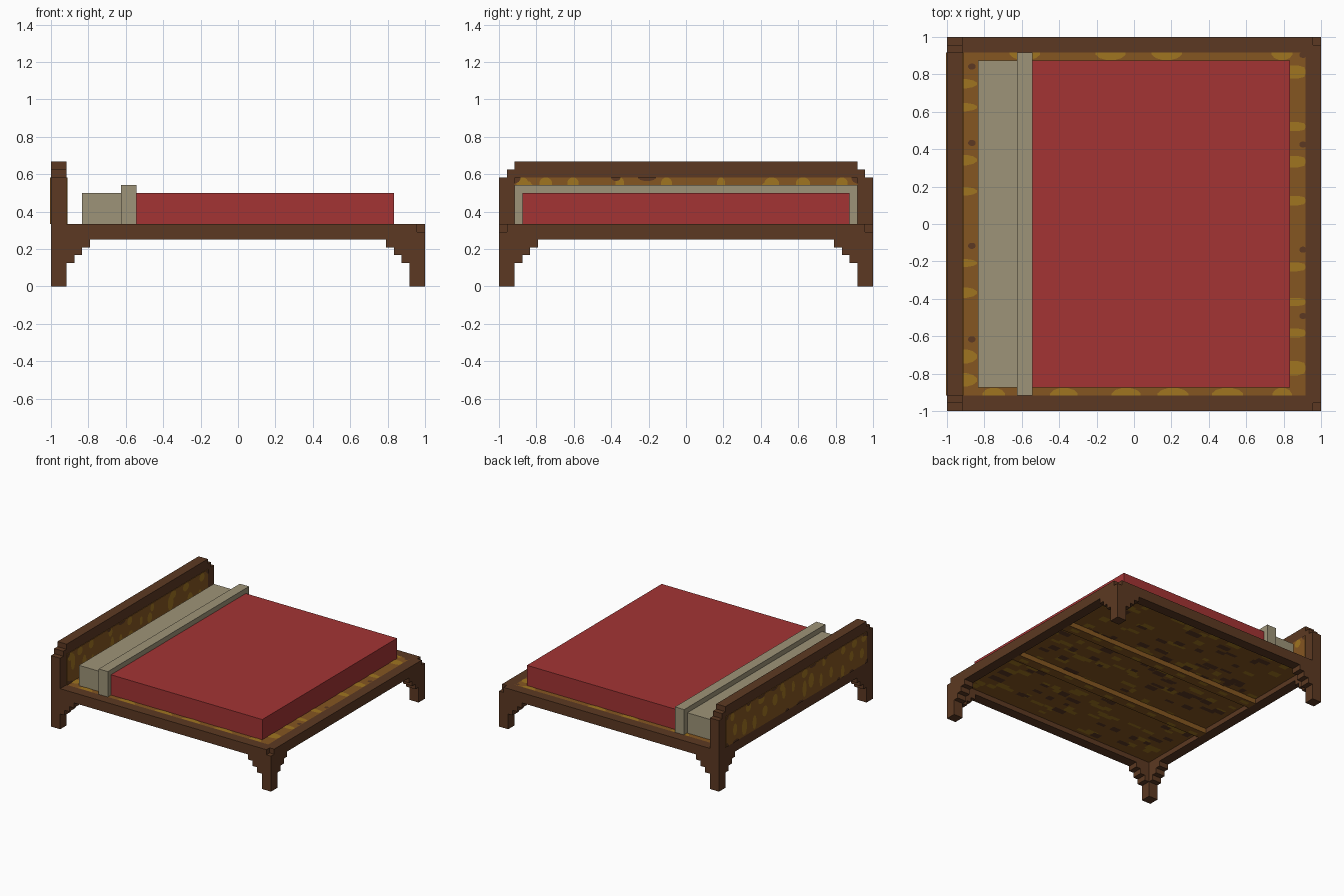
import bpy, bmesh, math, random
from mathutils import Vector

random.seed(4)
U = 2 / 48  # one block of the model's grid

cube = bpy.data.objects.get("Cube")
if cube:
    bpy.data.objects.remove(cube, do_unlink=True)


def material(name, rgb):
    lin = [((c / 255 + 0.055) / 1.055) ** 2.4 for c in rgb] + [1]
    m = bpy.data.materials.new(name)
    m.use_nodes = True
    m.diffuse_color = lin
    node = m.node_tree.nodes["Principled BSDF"]
    node.inputs["Base Color"].default_value = lin
    node.inputs["Roughness"].default_value = 0.9
    return m


DARK = material("dark wood", (92, 57, 34))
WOOD = material("plank wood", (133, 86, 33))
GOLD = material("golden grain", (160, 117, 32))
RED = material("red blanket", (163, 52, 52))
LINEN = material("linen", (158, 148, 120))


def finish(name, bm, mat):
    mesh = bpy.data.meshes.new(name)
    bm.to_mesh(mesh)
    bm.free()
    mesh.materials.append(mat)
    ob = bpy.data.objects.new(name, mesh)
    bpy.context.collection.objects.link(ob)
    return ob


def box(name, x, y, z, mat):
    """Box from (low, high) ranges in grid blocks, measured from the centre."""
    bm = bmesh.new()
    bmesh.ops.create_cube(bm, size=1)
    for v in bm.verts:
        v.co = [U * (lo + (c + 0.5) * (hi - lo)) for c, (lo, hi) in zip(v.co, (x, y, z))]
    return finish(name, bm, mat)


def rail(name, profile, place, depth, mat):
    """Extrude a (u, z) profile; place maps (u, z) to a point in blocks."""
    bm = bmesh.new()
    face = bm.faces.new([bm.verts.new(place(u, z) * U) for u, z in profile])
    ext = bmesh.ops.extrude_face_region(bm, geom=[face])["geom"]
    moved = [g for g in ext if isinstance(g, bmesh.types.BMVert)]
    bmesh.ops.translate(bm, verts=moved, vec=Vector(depth) * U)
    bmesh.ops.recalc_face_normals(bm, faces=bm.faces)
    return finish(name, bm, mat)


# Stepped leg brackets shared by all four sides, then the different tops
bracket = [(-24, 0), (-22, 0), (-22, 3), (-21, 3), (-21, 4), (-20, 4), (-20, 5), (-19, 5), (-19, 6)]


def mirrored(points):
    return [(-u, z) for u, z in reversed(points)]


arch = bracket + mirrored(bracket)
head_top = [(24, 14), (23, 14), (23, 15), (22, 15), (22, 16)]
foot_top = [(24, 7), (23, 7), (23, 8)]
side_top = foot_top + [(-24, 8)]

rail("headboard", arch + head_top + mirrored(head_top),
     lambda u, z: Vector((-24, u, z)), (2, 0, 0), DARK)
rail("footboard", arch + foot_top + mirrored(foot_top),
     lambda u, z: Vector((22, u, z)), (2, 0, 0), DARK)
rail("right_side_rail", arch + side_top, lambda u, z: Vector((u, -24, z)), (0, 2, 0), DARK)
rail("left_side_rail", arch + side_top, lambda u, z: Vector((u, 22, z)), (0, 2, 0), DARK)

# Plank base with two support beams below
box("plank_base", (-22, 22), (-22, 22), (7, 8), WOOD)
for name, y in (("right_beam", -8), ("left_beam", 6)):
    box(name, (-22, 22), (y, y + 2), (6, 7), WOOD)

# Bedding
box("blanket", (-13, 20), (-21, 21), (8, 12), RED)
box("folded_sheet", (-15, -13), (-22, 22), (8, 13), LINEN)
box("pillow", (-20, -15), (-21, 21), (8, 12), LINEN)


# Painted grain: flat patches clamped to the surface they lie on
def patches(name, spots, place, outward, limits, mat, sides=12):
    (ulo, uhi), (vlo, vhi) = limits
    bm = bmesh.new()
    for u, v, ru, rv in spots:
        ring = []
        for i in range(sides):
            a = math.tau * (i + 0.5) / sides
            k = 1 if sides > 4 else math.sqrt(2)
            pu = min(max(u + k * ru * math.cos(a), ulo), uhi)
            pv = min(max(v + k * rv * math.sin(a), vlo), vhi)
            p = place(pu, pv)
            if not ring or (p - ring[-1]).length > 1e-4:
                ring.append(p)
        if len(ring) < 3:
            continue
        face = bm.faces.new([bm.verts.new(p * U) for p in ring])
        face.normal_update()
        if face.normal.dot(Vector(outward)) < 0:
            face.normal_flip()
    finish(name, bm, mat)


# Top of the base: grain along the visible border
def top(height):
    return lambda u, v: Vector((u, v, height))


span = ((-22, 22), (-22, 22))
gold, knots = [], []
for x, ys in ((-22, (18, 15, 8.2, 4.2, -5, -8.8, -17, -20)),
              (20.5, (19.5, 12.5, 8, 3, -5.5, -10, -14, -18.5))):
    gold += [(x, y, 1.9, random.uniform(0.5, 1)) for y in ys]
    knots += [(x + 1.2, y + 2.2, 0.5, 0.4) for y in ys[::2]]
for y, xs in ((22, (-14, -3, 4.2, 19)), (-22, (-18, -9, -1, 5, 12, 19))):
    gold += [(x, y, random.uniform(1.2, 2.2), 1) for x in xs]
patches("base_grain", gold, top(8.05), (0, 0, 1), span, GOLD)
patches("base_knots", knots, top(8.07), (0, 0, 1), span, DARK)

# Headboard panels, inside and outside, with upright grain
panel_span = ((-22, 22), (8, 14))
for side, x, out in (("inner", -22, 1), ("outer", -24, -1)):
    box(side + "_headboard_panel", sorted((x, x + out * 0.1)), (-22, 22), (8, 14), WOOD)

    def wall(lift, x=x, out=out):
        return lambda u, v: Vector((x + out * lift, u, v))

    gold = [(y, 13.2, random.uniform(0.5, 1), 0.8)
            for y in (-21, -18, -14.5, -8.5, -2.5, 4.5, 11, 15, 20)]
    gold += [(y + random.uniform(-0.5, 0.5), random.uniform(9, 12.2),
              random.uniform(0.4, 0.9), random.uniform(0.8, 1.7)) for y in range(-20, 21, 3)]
    knots = [(y, random.choice((8, 14)), random.uniform(0.5, 1.2), 0.5) for y in range(-21, 22, 4)]
    corners = [(y, z, 0.8, 0.8) for y in (-22, 22) for z in (8, 14)]
    patches(side + "_panel_grain", gold, wall(0.15), (out, 0, 0), panel_span, GOLD)
    patches(side + "_panel_knots", knots + corners, wall(0.2), (out, 0, 0), panel_span, DARK)

# Underside: short dashes of grain
for name, mat, count, height in (("underside_grain", GOLD, 130, 6.95),
                                 ("underside_knots", DARK, 90, 6.92)):
    dashes = [(random.uniform(-21, 21), random.uniform(-21, 21),
               random.uniform(0.5, 1.6), random.uniform(0.3, 0.7)) for _ in range(count)]
    patches(name, dashes, top(height), (0, 0, -1), span, mat, sides=4)
for name, y in (("right_beam_grain", -8), ("left_beam_grain", 6)):
    dashes = [(x, y + random.uniform(0.4, 1.6), 0.9, 0.4) for x in range(-20, 21, 5)]
    patches(name, dashes, top(5.95), (0, 0, -1), ((-22, 22), (y, y + 2)), GOLD, sides=4)
